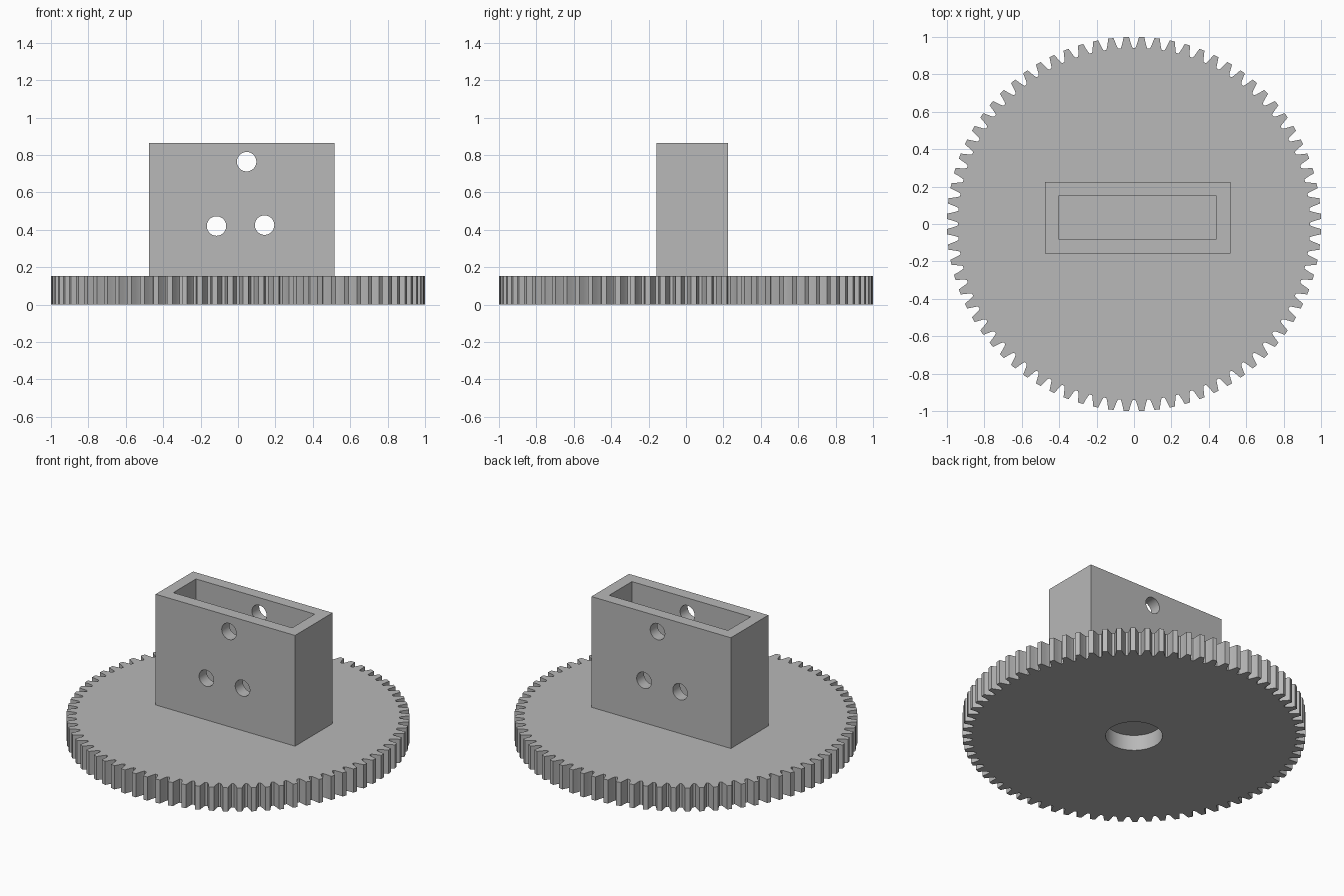
import bpy
import bmesh
from math import pi, cos, sin
from mathutils import Matrix, Vector

cube = bpy.data.objects.get("Cube")
if cube:
    bpy.data.objects.remove(cube, do_unlink=True)

grey = bpy.data.materials.new("plain grey")
grey.use_nodes = True
grey.diffuse_color = (0.48, 0.48, 0.48, 1)
grey.node_tree.nodes["Principled BSDF"].inputs["Base Color"].default_value = (0.48, 0.48, 0.48, 1)

TEETH = 76
DISC_TOP = 0.152
HOLDER_TOP = 0.864


def add_object(name, bm):
    bmesh.ops.recalc_face_normals(bm, faces=bm.faces)
    mesh = bpy.data.meshes.new(name)
    bm.to_mesh(mesh)
    bm.free()
    obj = bpy.data.objects.new(name, mesh)
    bpy.context.collection.objects.link(obj)
    mesh.materials.append(grey)
    return obj


def box(name, low, high):
    low, high = Vector(low), Vector(high)
    bm = bmesh.new()
    bmesh.ops.create_cube(bm, size=1, matrix=Matrix.Translation((low + high) / 2)
                          @ Matrix.Diagonal((high - low).to_4d()))
    return add_object(name, bm)


def cylinder(name, centre, radius, depth, tilt=0, segments=48):
    bm = bmesh.new()
    bmesh.ops.create_cone(bm, cap_ends=True, segments=segments, radius1=radius,
                          radius2=radius, depth=depth,
                          matrix=Matrix.Translation(centre) @ Matrix.Rotation(tilt, 4, "X"))
    return add_object(name, bm)


def cut(target, cutter):
    cutter.hide_render = True
    mod = target.modifiers.new("cut", "BOOLEAN")
    mod.operation = "DIFFERENCE"
    mod.solver = "EXACT"
    mod.object = cutter
    bpy.context.view_layer.objects.active = target
    bpy.ops.object.modifier_apply(modifier=mod.name)
    bpy.data.objects.remove(cutter, do_unlink=True)


def smooth_round_parts(obj):
    bpy.ops.object.select_all(action="DESELECT")
    obj.select_set(True)
    bpy.context.view_layer.objects.active = obj
    bpy.ops.object.shade_smooth_by_angle(angle=pi / 9)


# Toothed disc: half a tooth flank (radius, part of the pitch), mirrored per tooth
flank = [(0.942, 0.41), (0.952, 0.345), (0.974, 0.26), (1.0, 0.175)]
tooth = [(r, -a) for r, a in flank] + [(r, a) for r, a in reversed(flank)]
bm = bmesh.new()
rim = []
for i in range(TEETH):
    for r, a in tooth:
        angle = (i + 0.5 + a) * 2 * pi / TEETH
        rim.append(bm.verts.new((r * cos(angle), r * sin(angle), 0)))
base = bm.faces.new(rim)
top = bmesh.ops.extrude_face_region(bm, geom=[base])
bmesh.ops.translate(bm, vec=(0, 0, DISC_TOP),
                    verts=[v for v in top["geom"] if isinstance(v, bmesh.types.BMVert)])
gear = add_object("gear_disc", bm)

# Blind shaft hole in the underside
cut(gear, cylinder("shaft_cutter", (0, 0, 0), 0.166, 0.2, segments=64))
smooth_round_parts(gear)

# Open rectangular holder on the disc
holder = box("holder", (-0.476, -0.157, DISC_TOP), (0.516, 0.224, HOLDER_TOP))
cut(holder, box("pocket_cutter", (-0.404, -0.08, 0), (0.441, 0.15, 1)))

# Screw holes through the front and back walls
for x, z in [(0.046, 0.764), (-0.115, 0.42), (0.142, 0.425)]:
    cut(holder, cylinder("screw_cutter", (x, 0, z), 0.052, 1, tilt=pi / 2))
smooth_round_parts(holder)
